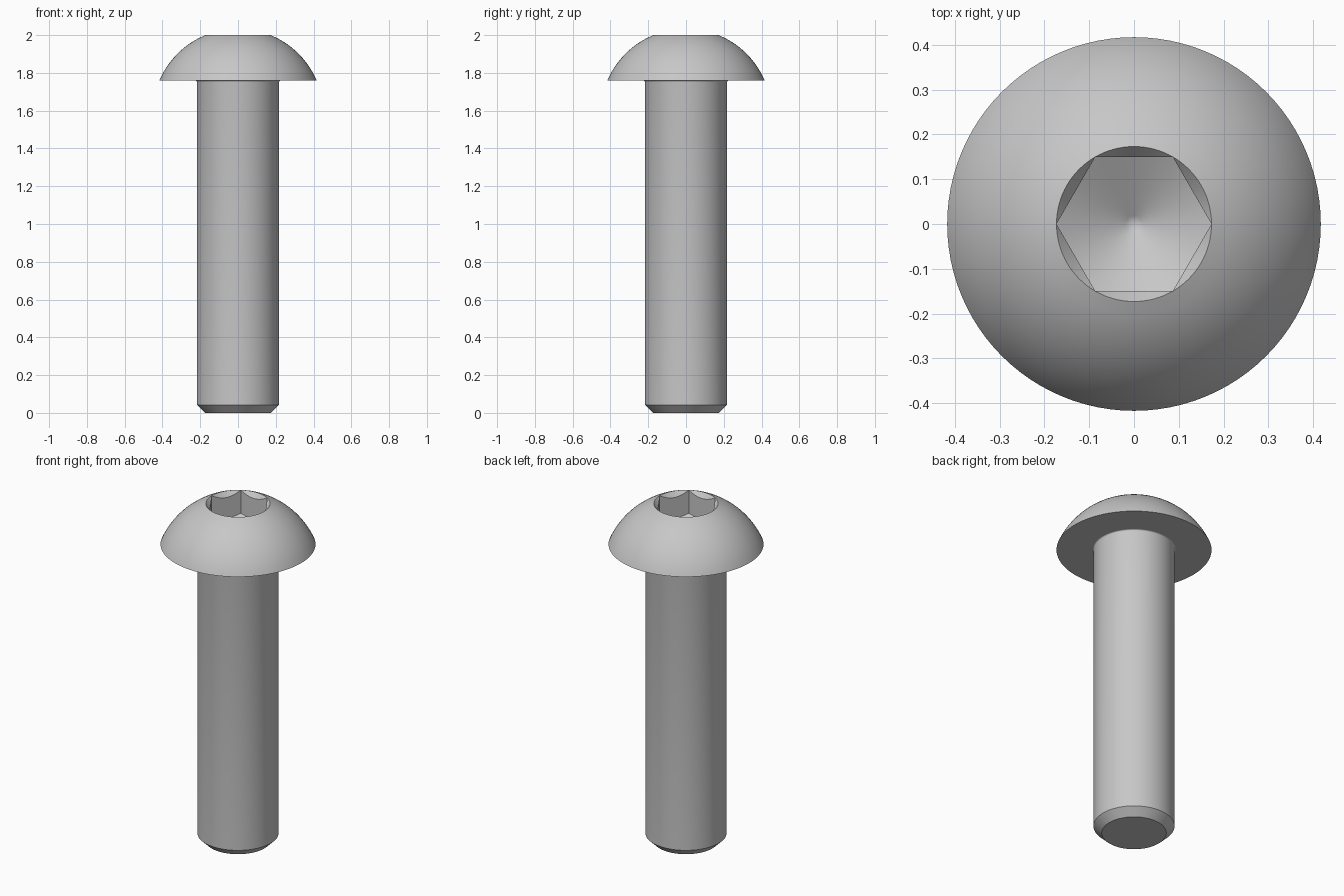
import bpy, bmesh
from math import sin, cos, pi, radians, sqrt, tan

SEGMENTS = 96

cube = bpy.data.objects.get("Cube")
if cube:
    bpy.data.objects.remove(cube, do_unlink=True)

steel = bpy.data.materials.new("grey_steel")
steel.use_nodes = True
steel.diffuse_color = (0.57, 0.57, 0.57, 1)
steel.node_tree.nodes["Principled BSDF"].inputs["Base Color"].default_value = steel.diffuse_color


def ring(r, z):
    """Plain circular section."""
    return lambda a: (r, z)


def lathe(name, sections):
    """Skin sections, each giving (radius, height) for an angle."""
    bm = bmesh.new()
    rows = []
    for section in sections:
        row = []
        for i in range(SEGMENTS):
            a = 2 * pi * i / SEGMENTS
            r, z = section(a)
            row.append(bm.verts.new((r * cos(a), r * sin(a), z)))
        rows.append(row)
    for low, high in zip(rows, rows[1:]):
        for i in range(SEGMENTS):
            j = (i + 1) % SEGMENTS
            bm.faces.new((low[i], low[j], high[j], high[i]))
    bmesh.ops.remove_doubles(bm, verts=bm.verts, dist=0.00005)
    mesh = bpy.data.meshes.new(name)
    bm.to_mesh(mesh)
    bm.free()
    mesh.materials.append(steel)
    obj = bpy.data.objects.new(name, mesh)
    bpy.context.collection.objects.link(obj)
    bpy.ops.object.select_all(action="DESELECT")
    obj.select_set(True)
    bpy.context.view_layer.objects.active = obj
    bpy.ops.object.shade_smooth_by_angle(angle=radians(30))
    return obj


# Main dimensions
SHANK_R, HEAD_R, SOCKET_R = 0.218, 0.417, 0.173
HEAD_Z, TOP_Z = 1.759, 2.0
FILLET = 0.007

# Shank: chamfered tip, straight body, small fillet under the head
shank = [ring(0, 0), ring(0.174, 0), ring(SHANK_R, 0.043), ring(SHANK_R, HEAD_Z - FILLET)]
for k in range(1, 5):
    t = k / 4 * pi / 2
    shank.append(ring(SHANK_R + FILLET * (1 - cos(t)), HEAD_Z - FILLET * (1 - sin(t))))
lathe("shank", shank)

# Domed head: spherical arc through the rim and the socket opening
centre = (SOCKET_R**2 + TOP_Z**2 - HEAD_R**2 - HEAD_Z**2) / (2 * (TOP_Z - HEAD_Z))
sphere_r = sqrt(SOCKET_R**2 + (TOP_Z - centre)**2)
head = [ring(SHANK_R + FILLET, HEAD_Z)]
STEPS = 16
for k in range(STEPS + 1):
    z = HEAD_Z + (TOP_Z - HEAD_Z) * k / STEPS
    head.append(ring(sqrt(sphere_r**2 - (z - centre)**2), z))


# Hex socket: conical lead-in, six flat walls, drilled conical floor
def hex_radius(a):
    return SOCKET_R * cos(pi / 6) / cos(a % (pi / 3) - pi / 6)


FLOOR_TIP = 1.762
SLOPE = tan(radians(30))
head.append(lambda a: (hex_radius(a), TOP_Z - (SOCKET_R - hex_radius(a)) * 1.2))
for scale in (1, 0.6, 0.3, 0.12, 0):
    head.append(lambda a, s=scale: (s * hex_radius(a), FLOOR_TIP + s * hex_radius(a) * SLOPE))
lathe("socket_head", head)
